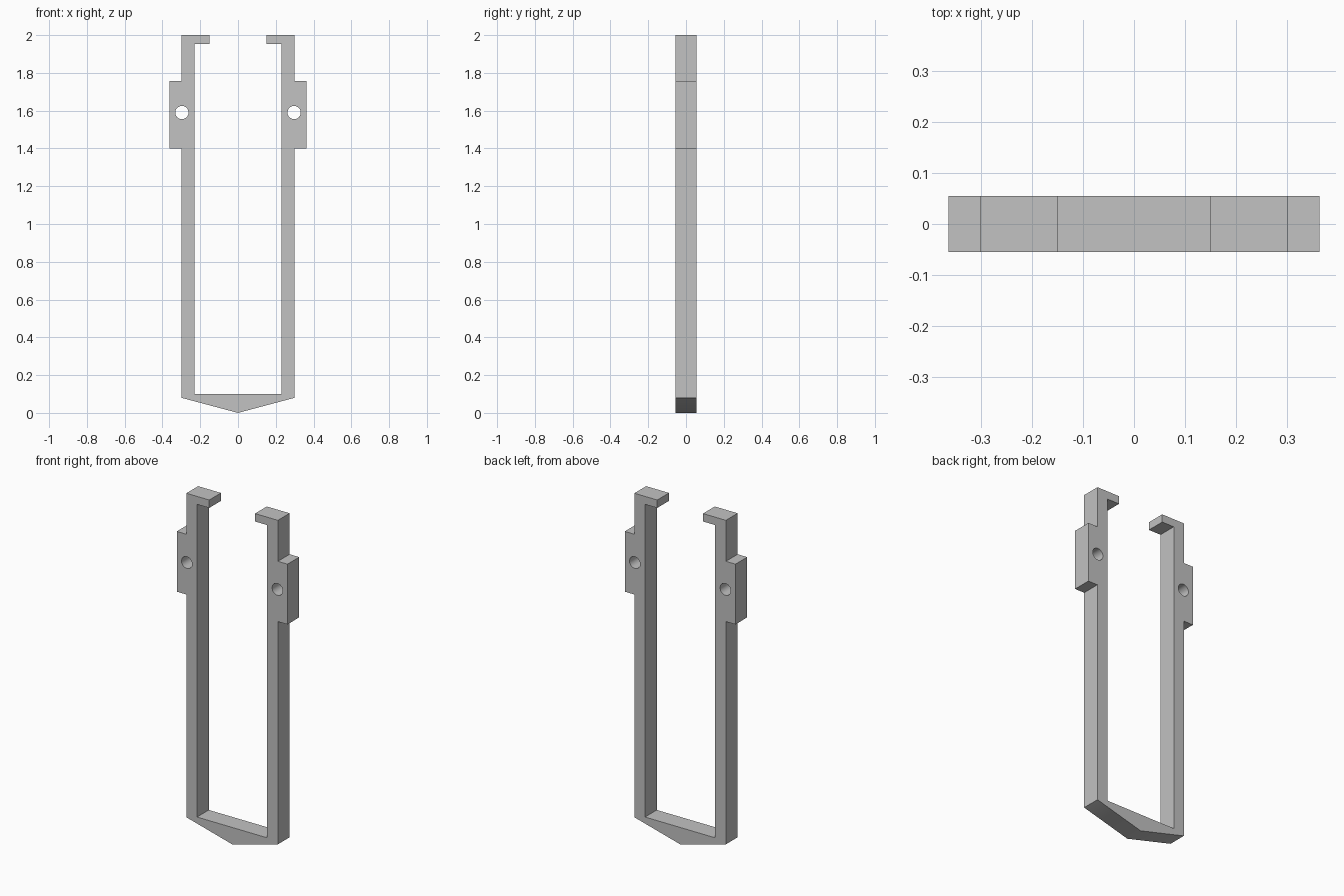
import bpy
import bmesh
from math import radians

cube = bpy.data.objects.get("Cube")
if cube:
    bpy.data.objects.remove(cube, do_unlink=True)

DEPTH = 0.11

# Plain grey material
grey = bpy.data.materials.new("plain grey")
grey.use_nodes = True
colour = (0.54, 0.54, 0.54, 1.0)
grey.diffuse_color = colour
grey.node_tree.nodes["Principled BSDF"].inputs["Base Color"].default_value = colour


def add_object(name, bm):
    bmesh.ops.recalc_face_normals(bm, faces=bm.faces[:])
    mesh = bpy.data.meshes.new(name)
    bm.to_mesh(mesh)
    bm.free()
    mesh.materials.append(grey)
    obj = bpy.data.objects.new(name, mesh)
    bpy.context.scene.collection.objects.link(obj)
    return obj


# Left half of the outline (x, z): pointed base, leg, side lug, hooked top
outer = [(0.30, 0.08), (0.30, 1.40), (0.363, 1.40), (0.363, 1.757),
         (0.30, 1.757), (0.30, 2.0)]
inner = [(0.15, 2.0), (0.15, 1.953), (0.23, 1.953), (0.23, 0.10)]
half = outer + inner
outline = [(0.0, 0.0)] + half + [(-x, z) for x, z in reversed(half)]

# Clip frame: the mirrored outline extruded through its depth
bm = bmesh.new()
face = bm.faces.new([bm.verts.new((x, -DEPTH / 2, z)) for x, z in outline])
extruded = bmesh.ops.extrude_face_region(bm, geom=[face])
moved = [v for v in extruded["geom"] if isinstance(v, bmesh.types.BMVert)]
bmesh.ops.translate(bm, vec=(0, DEPTH, 0), verts=moved)
frame = add_object("clip_frame", bm)

# Round pin holes through both lugs
for side, label in ((1, "left"), (-1, "right")):
    bpy.ops.mesh.primitive_cylinder_add(
        vertices=32, radius=0.035, depth=0.3,
        location=(side * 0.297, 0, 1.59), rotation=(radians(90), 0, 0))
    cutter = bpy.context.object
    cutter.name = label + "_hole_cutter"
    cutter.data.materials.append(grey)
    cutter.hide_render = True
    cut = frame.modifiers.new(label + "_hole", "BOOLEAN")
    cut.operation = "DIFFERENCE"
    cut.solver = "EXACT"
    cut.object = cutter
    bpy.ops.object.select_all(action="DESELECT")
    frame.select_set(True)
    bpy.context.view_layer.objects.active = frame
    bpy.ops.object.modifier_apply(modifier=cut.name)
    bpy.data.objects.remove(cutter, do_unlink=True)

# Smooth hole walls, crisp frame edges
bpy.ops.object.shade_smooth_by_angle(angle=radians(30))
